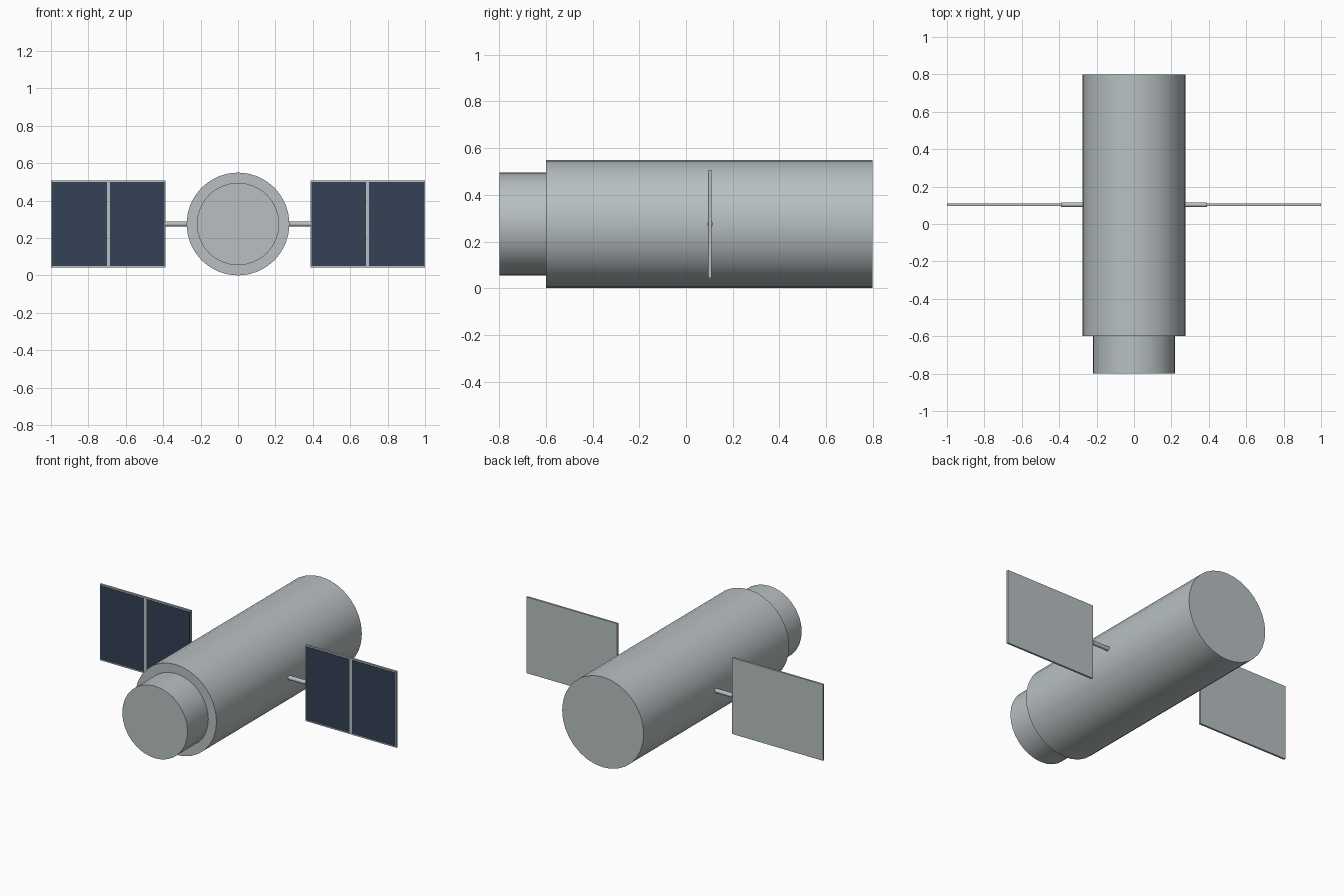
import bpy
import math

cube = bpy.data.objects.get("Cube")
if cube:
    bpy.data.objects.remove(cube, do_unlink=True)


def make_material(name, colour):
    mat = bpy.data.materials.new(name)
    mat.use_nodes = True
    mat.diffuse_color = colour
    mat.node_tree.nodes["Principled BSDF"].inputs["Base Color"].default_value = colour
    return mat


metal = make_material("light grey metal", (0.48, 0.527, 0.54, 1))
navy = make_material("navy solar cell", (0.033, 0.053, 0.093, 1))

AXIS_Z = 0.275    # height of the body axis
PANEL_Y = 0.103   # plane of the solar wings
PANEL_T = 0.012   # wing thickness


def cylinder(name, radius, length, location, rotation, sides):
    bpy.ops.mesh.primitive_cylinder_add(vertices=sides, radius=radius, depth=length,
                                        location=location, rotation=rotation)
    obj = bpy.context.object
    obj.name = name
    obj.data.materials.append(metal)
    bpy.ops.object.shade_smooth_by_angle(angle=math.radians(50))
    return obj


def box(name, size, location, mat):
    bpy.ops.mesh.primitive_cube_add(size=1, location=location)
    obj = bpy.context.object
    obj.name = name
    obj.scale = size
    bpy.ops.object.transform_apply(location=False, rotation=False, scale=True)
    obj.data.materials.append(mat)
    return obj


# Main body and narrower front barrel, both along y
along_y = (math.pi / 2, 0, 0)
cylinder("main_body", 0.275, 1.4, (0, 0.1, AXIS_Z), along_y, 32)
cylinder("front_barrel", 0.22, 0.22, (0, -0.69, AXIS_Z), along_y, 32)

# Solar wing on each side: strut, backing panel and two dark cells
for side, sign in (("left", 1), ("right", -1)):
    cylinder(side + "_strut", 0.013, 0.14, (sign * 0.32, PANEL_Y, AXIS_Z),
             (0, math.pi / 2, 0), 12)
    box(side + "_panel", (0.612, PANEL_T, 0.464),
        (sign * 0.694, PANEL_Y, AXIS_Z), metal)
    for part, x in (("inner", 0.5385), ("outer", 0.8475)):
        box(f"{side}_{part}_cell", (0.293, 0.004, 0.448),
            (sign * x, PANEL_Y - PANEL_T / 2, AXIS_Z), navy)
